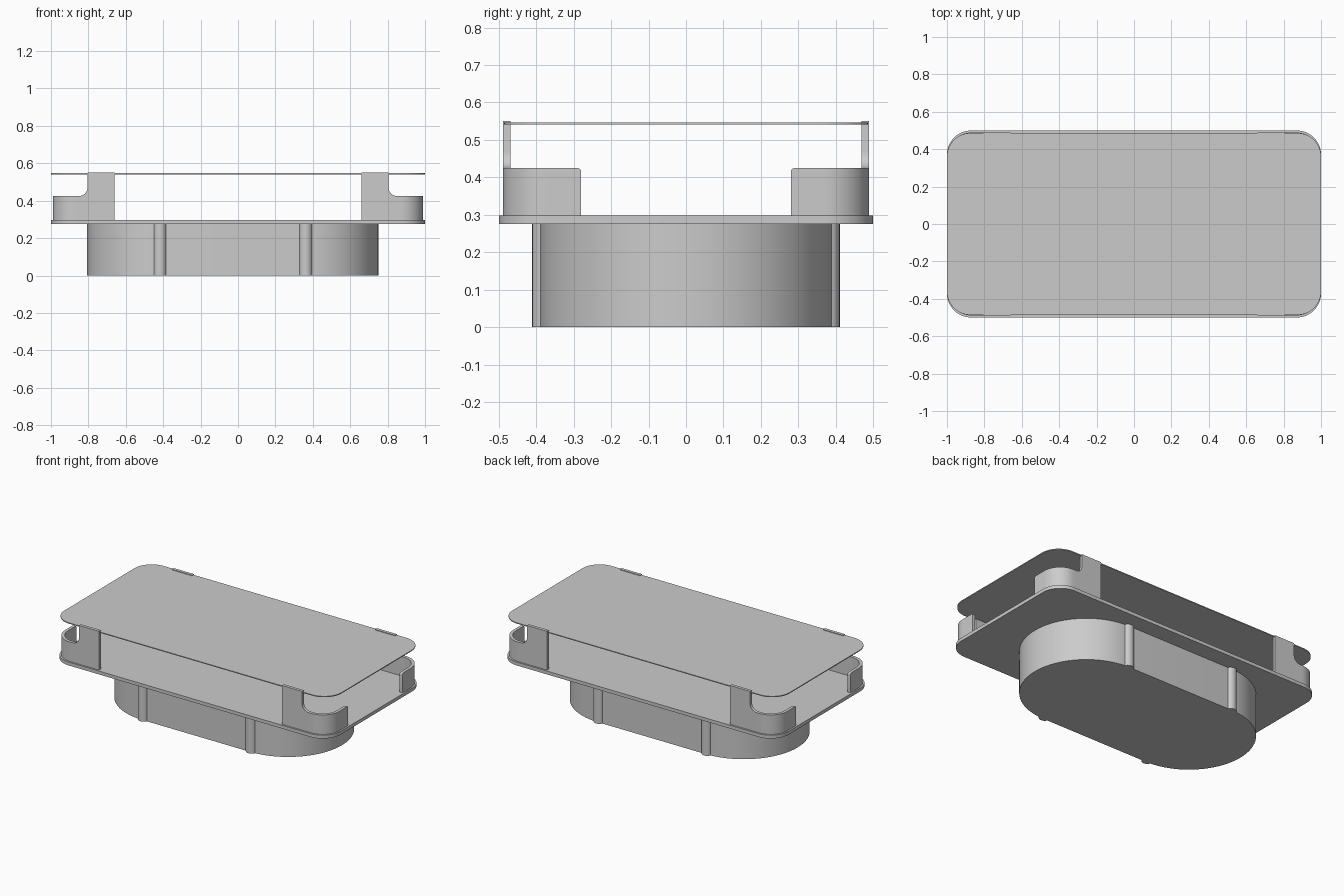
import bpy, bmesh, math

if "Cube" in bpy.data.objects:
    bpy.data.objects.remove(bpy.data.objects["Cube"])

grey = bpy.data.materials.new("light grey")
grey.diffuse_color = (0.6, 0.6, 0.6, 1)
grey.use_nodes = True
grey.node_tree.nodes["Principled BSDF"].inputs["Base Color"].default_value = grey.diffuse_color


def finish(name, bm):
    bmesh.ops.recalc_face_normals(bm, faces=bm.faces)
    mesh = bpy.data.meshes.new(name)
    bm.to_mesh(mesh)
    bm.free()
    mesh.materials.append(grey)
    mesh.shade_smooth()
    mesh.set_sharp_from_angle(angle=math.radians(30))
    obj = bpy.data.objects.new(name, mesh)
    bpy.context.collection.objects.link(obj)
    return obj


def arc(cx, cy, r, a0, a1, n):
    return [(cx + r * math.cos(math.radians(a0 + (a1 - a0) * i / n)),
             cy + r * math.sin(math.radians(a0 + (a1 - a0) * i / n))) for i in range(n + 1)]


def rounded_rect(hx, hy, r, n=12):
    corners = ((1, 1, 0), (-1, 1, 90), (-1, -1, 180), (1, -1, 270))
    return [p for sx, sy, a in corners
            for p in arc(sx * (hx - r), sy * (hy - r), r, a, a + 90, n)]


def extrude(name, outline, z0, z1):
    bm = bmesh.new()
    face = bm.faces.new([bm.verts.new((x, y, z0)) for x, y in outline])
    top = bmesh.ops.extrude_face_region(bm, geom=[face])["geom"]
    bmesh.ops.translate(bm, vec=(0, 0, z1 - z0),
                        verts=[v for v in top if isinstance(v, bmesh.types.BMVert)])
    return finish(name, bm)


# Stadium-shaped pedestal with four round ribs where its curves begin
LEFT, RIGHT, R = -0.417, 0.362, 0.39
extrude("pedestal", arc(RIGHT, 0, R, -90, 90, 40) + arc(LEFT, 0, R, 90, 270, 40), 0, 0.276)
for side, x in (("left", LEFT), ("right", RIGHT)):
    for end, y in (("front", -0.375), ("back", 0.375)):
        extrude(f"rib_{end}_{side}", arc(x, y, 0.036, 0, 345, 23), 0, 0.276)

# Lower plate and thin upper sheet
extrude("lower_plate", rounded_rect(1.0, 0.5, 0.13), 0.276, 0.298)
extrude("upper_sheet", rounded_rect(1.0, 0.486, 0.125), 0.541, 0.547)

# Corner bracket: a thin wall round the corner, tall post at one end, mirrored to all four
HX, HY, RAD, T = 0.99, 0.489, 0.12, 0.02
POST, LOW, TALL, FIL = 0.805, 0.425, 0.551, 0.045
columns = []  # (outer xy, inner xy, top height)


def along_x(x, h):
    columns.append(((x, HY), (x, HY - T), h))


def along_y(y, h):
    columns.append(((HX, y), (HX - T, y), h))


along_x(0.66, TALL)
along_x(POST - 0.0003, TALL)
for px, pz in arc(POST + FIL, LOW + FIL, FIL, 180, 270, 8):
    along_x(px, pz)
cx, cy = HX - RAD, HY - RAD
for outer, inner in zip(arc(cx, cy, RAD, 90, 0, 14), arc(cx, cy, RAD - T, 90, 0, 14)):
    columns.append((outer, inner, LOW))
for py, pz in arc(0.29, LOW - 0.01, 0.01, 90, 180, 5):
    along_y(py, pz)

bm = bmesh.new()
rings = [[bm.verts.new((*o, 0.297)), bm.verts.new((*o, h)),
          bm.verts.new((*i, h)), bm.verts.new((*i, 0.297))] for o, i, h in columns]
for a, b in zip(rings, rings[1:]):
    for k in range(4):
        bm.faces.new((a[k], a[(k + 1) % 4], b[(k + 1) % 4], b[k]))
bm.faces.new(rings[0])
bm.faces.new(rings[-1])
brackets = finish("corner_brackets", bm)
mirror = brackets.modifiers.new("mirror", "MIRROR")
mirror.use_axis = (True, True, False)
